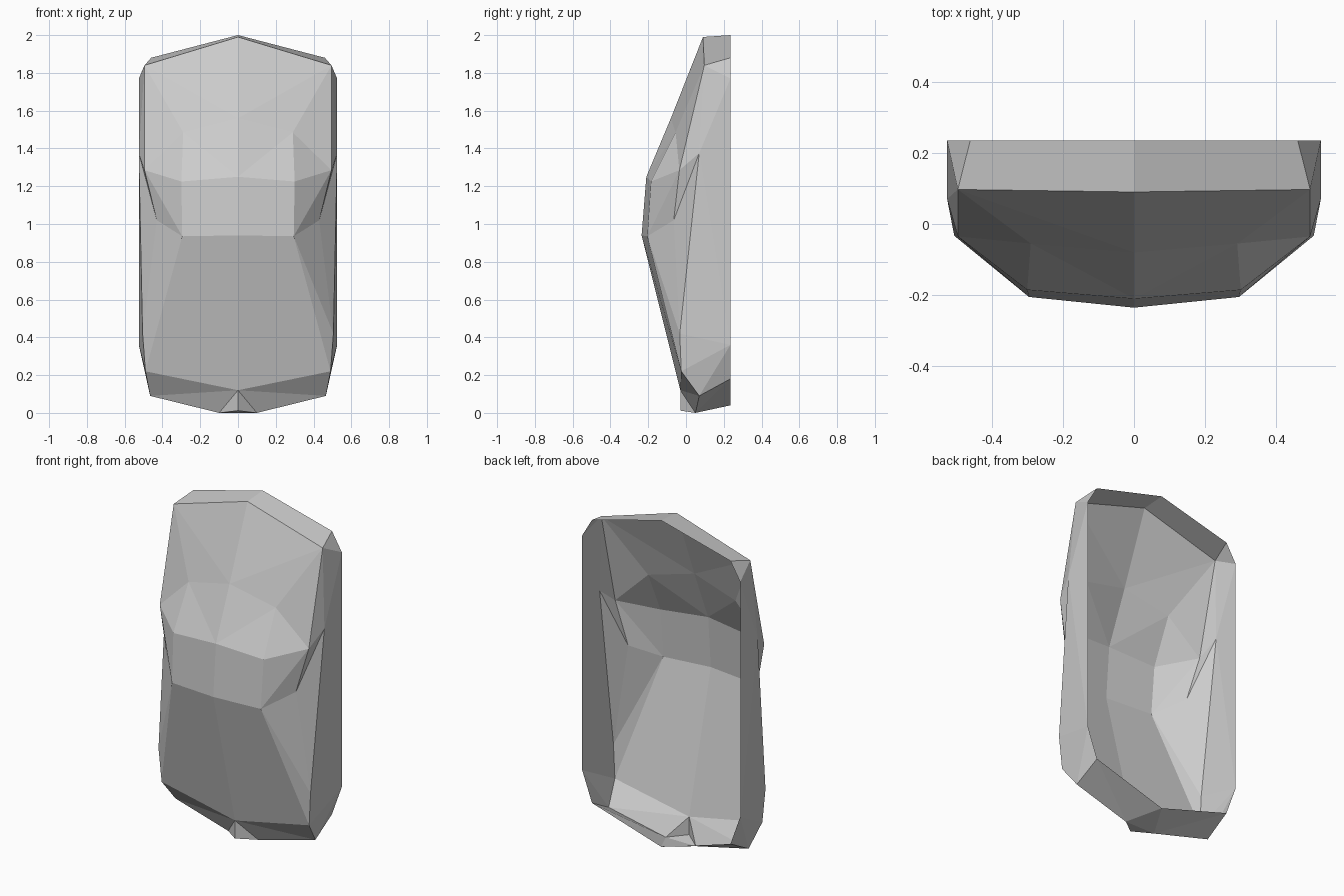
import bpy
import bmesh

cube = bpy.data.objects.get("Cube")
if cube:
    bpy.data.objects.remove(cube, do_unlink=True)

# Landmarks of the left half; the mirror makes the right half
points = {
    # open rear rim, from top centre to bottom centre
    "rim_top": (0, .235, 2), "rim_shoulder": (.46, .235, 1.88),
    "rim_upper": (.525, .235, 1.77), "rim_lower": (.525, .235, .36),
    "rim_foot": (.46, .235, .18), "rim_base": (0, .235, .04),
    # top edge and upper slope
    "crown": (0, .09, 1.99), "corner": (.495, .097, 1.84),
    "brow": (0, -.08, 1.56), "brow_side": (.29, -.055, 1.485),
    # raised middle band
    "ridge": (0, -.21, 1.25), "ridge_side": (.3, -.185, 1.225),
    "ridge_end": (.495, -.035, 1.285),
    "belly": (0, -.235, .94), "belly_side": (.295, -.205, .935),
    # notch in the side
    "notch_tip": (.525, .07, 1.375), "notch_low": (.43, -.065, 1.02),
    # lower slope and base
    "hip": (.505, -.033, .42), "hem": (0, -.03, .12),
    "hem_corner": (.49, -.025, .22), "foot": (.465, .07, .09),
    "tab_front": (0, -.03, .012), "tab_side": (.1, .05, 0),
}

faces = {
    "top": ["rim_top crown corner rim_shoulder",
            "rim_shoulder corner rim_upper"],
    "upper_slope": ["crown brow corner", "brow brow_side corner",
                    "brow ridge brow_side", "ridge ridge_side brow_side",
                    "ridge_side ridge_end brow_side",
                    "brow_side ridge_end corner"],
    "band": ["ridge belly belly_side ridge_side",
             "ridge_side belly_side ridge_end",
             "belly_side notch_low ridge_end",
             "ridge_end notch_low notch_tip"],
    "lower_slope": ["belly hem hem_corner belly_side",
                    "belly_side hem_corner hip",
                    "belly_side hip notch_low", "notch_low hip notch_tip"],
    "side": ["corner ridge_end notch_tip", "corner notch_tip rim_upper",
             "notch_tip rim_lower rim_upper", "notch_tip hip rim_lower",
             "hip hem_corner rim_lower", "hem_corner foot rim_lower",
             "foot rim_foot rim_lower"],
    "base": ["hem foot hem_corner", "hem tab_side foot",
             "hem tab_front tab_side", "foot tab_side rim_foot",
             "tab_side rim_base rim_foot"],
}

bm = bmesh.new()
verts = {name: bm.verts.new(co) for name, co in points.items()}
for group in faces.values():
    for names in group:
        bm.faces.new([verts[n] for n in names.split()])

# Mirror to the right half and weld the centre line
half = bm.verts[:] + bm.edges[:] + bm.faces[:]
bmesh.ops.mirror(bm, geom=half, axis='X', merge_dist=.0005)
bmesh.ops.remove_doubles(bm, verts=bm.verts[:], dist=.0005)

# Underside of the small tab at the bottom centre
def near(co):
    return min(bm.verts, key=lambda v: sum((a - b) ** 2 for a, b in zip(v.co, co)))

x, y, z = points["tab_side"]
left, right = near((x, y, z)), near((-x, y, z))
for centre in ("tab_front", "rim_base"):
    bm.faces.new([left, right, near(points[centre])])
# The tab underside replaces any gap; all normals point outward
bmesh.ops.recalc_face_normals(bm, faces=bm.faces[:])
front = min(bm.faces, key=lambda f: f.calc_center_median().y)
front.normal_update()
if front.normal.y > 0:
    bmesh.ops.reverse_faces(bm, faces=bm.faces[:])

mesh = bpy.data.meshes.new("shell")
bm.to_mesh(mesh)
bm.free()
shell = bpy.data.objects.new("shell", mesh)
bpy.context.collection.objects.link(shell)

# Plain grey surface
grey = bpy.data.materials.new("light_grey")
grey.use_nodes = True
colour = (.6, .6, .6, 1)
grey.diffuse_color = colour
grey.node_tree.nodes["Principled BSDF"].inputs["Base Color"].default_value = colour
mesh.materials.append(grey)
